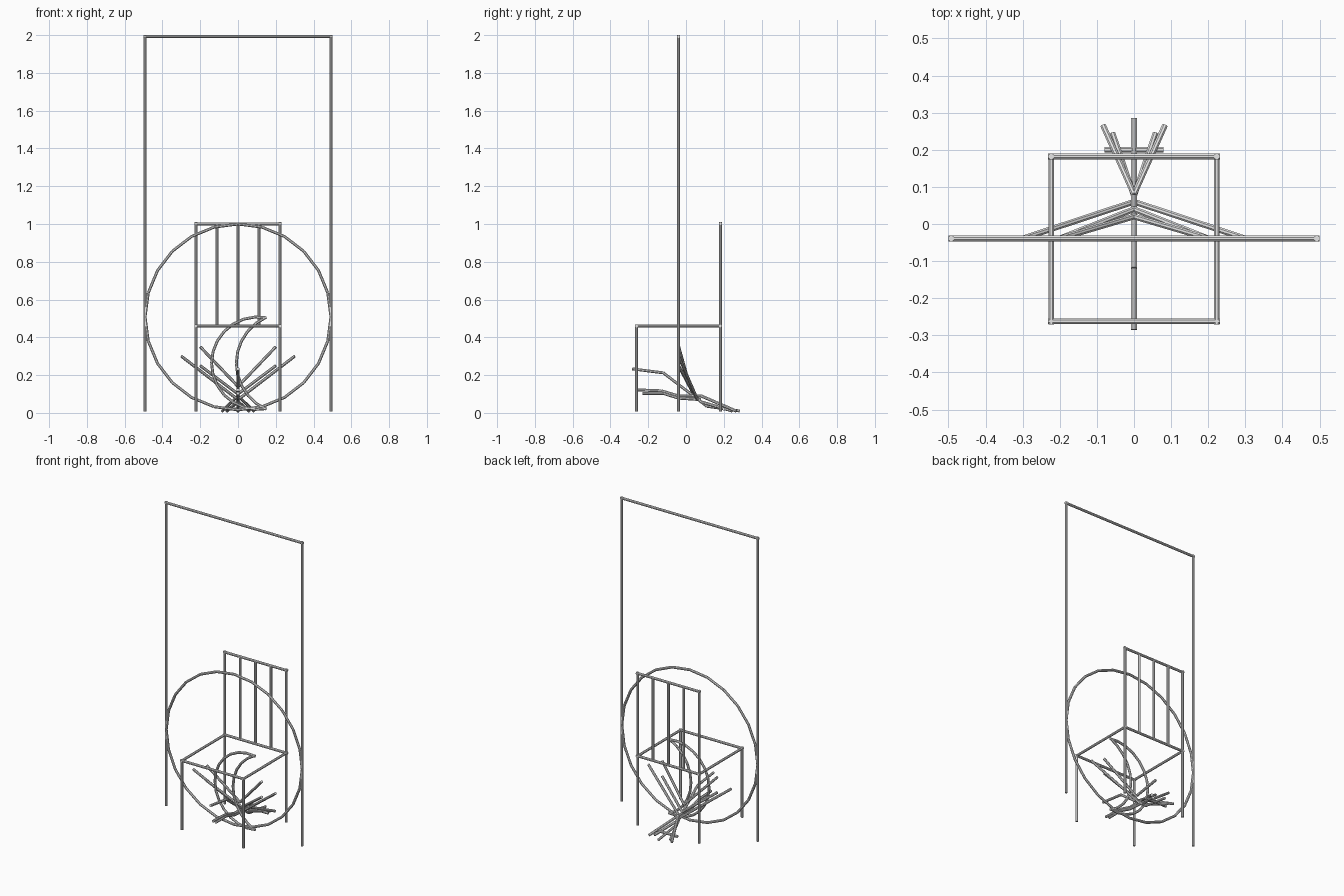
import bpy, bmesh, math
from mathutils import Vector, Matrix

if "Cube" in bpy.data.objects:
    bpy.data.objects.remove(bpy.data.objects["Cube"])

R = 0.0083         # rod radius
Y = -0.039         # plane of the door frame, hoop and crescent
FLOOR = 0.008      # height where the posts and legs end
steel = bpy.data.materials.new("light grey")
steel.diffuse_color = (0.8, 0.8, 0.8, 1)
steel.use_nodes = True
steel.node_tree.nodes["Principled BSDF"].inputs["Base Color"].default_value = steel.diffuse_color


def rods(name, paths, r=R, sides=8):
    """One object made of straight rods following each list of points."""
    bm = bmesh.new()
    turn = Matrix.Rotation(math.pi / sides, 4, 'Z')
    for pts in paths:
        pts = [Vector(p) for p in pts]
        for a, b in zip(pts, pts[1:]):
            d = b - a
            m = d.to_track_quat('Z', 'Y').to_matrix().to_4x4()
            m.translation = (a + b) / 2
            bmesh.ops.create_cone(bm, cap_ends=True, segments=sides, radius1=r,
                                  radius2=r, depth=d.length, matrix=m @ turn)
    me = bpy.data.meshes.new(name)
    bm.to_mesh(me)
    bm.free()
    me.materials.append(steel)
    ob = bpy.data.objects.new(name, me)
    bpy.context.collection.objects.link(ob)
    return ob


def arc(cx, cz, r, a0, a1, n):
    """Points of an arc in the frame plane, angles in degrees."""
    angles = [math.radians(a0 + (a1 - a0) * i / n) for i in range(n + 1)]
    return [(cx + r * math.cos(a), Y, cz + r * math.sin(a)) for a in angles]


def mirrored(paths):
    return paths + [[(-x, y, z) for x, y, z in p] for p in paths]


# Tall door frame
F = 0.492
rods("door_posts", mirrored([[(F, Y, FLOOR), (F, Y, 2)]]))
rods("door_lintel", [[(-F - R, Y, 1.992), (F + R, Y, 1.992)]])

# Chair
W, FRONT, BACK, SEAT, TOP = 0.223, -0.262, 0.182, 0.46, 1.001
rods("front_legs", mirrored([[(W, FRONT, FLOOR), (W, FRONT, SEAT)]]))
rods("back_legs", mirrored([[(W, BACK, FLOOR), (W, BACK, TOP + R)]]))
rods("seat_frame", mirrored([[(W, FRONT - R, SEAT), (W, BACK + R, SEAT)]])
     + [[(-W - R, y, SEAT), (W + R, y, SEAT)] for y in (FRONT, BACK)])
rods("back_rail", [[(-W - R, BACK, TOP), (W + R, BACK, TOP)]])
rods("back_slats", [[(x, BACK, SEAT), (x, BACK, TOP)] for x in (-0.111, 0, 0.111)])

# Hoop
rods("hoop", [arc(0, 0.508, 0.492, 90, 450, 24)])

# Crescent from two arcs sharing their tips
rods("crescent", [arc(0.105, 0.263, 0.245, 79, 281, 14),
                  arc(0.258, 0.263, 0.267, 114, 246, 10)])

# Plant leaves fanning out to the frame plane
rods("side_leaves", mirrored([
    [(0, 0.02, 0.14), (0.2, Y, 0.35)],
    [(0, 0.06, 0.07), (0.3, Y, 0.30)],
    [(0, 0.04, 0.10), (0.2, Y, 0.25)],
]))

# Plant stems reaching forward
rods("front_stems", [
    [(0, -0.285, 0.233), (0, -0.12, 0.212), (0, 0, 0.12), (0, 0.07, 0.07)],
    [(0, -0.26, 0.122), (0, -0.13, 0.117), (0, -0.04, 0.09), (0, 0.08, 0.09)],
    [(0, -0.23, 0.103), (0, -0.12, 0.103), (0, -0.04, 0.078), (0, 0.08, 0.07)],
])

# Roots spreading backward, with a crossing root
rods("centre_root", [[(0, 0.06, 0.075), (0, 0.11, 0.035), (0, 0.285, 0.01)]])
rods("side_roots", mirrored([
    [(0, 0.08, 0.09), (0.083, 0.265, 0.01)],
    [(0, 0.075, 0.06), (0.058, 0.245, 0.01)],
]))
rods("cross_root", [[(-0.08, 0.2, 0.02), (0.08, 0.2, 0.02)]])
